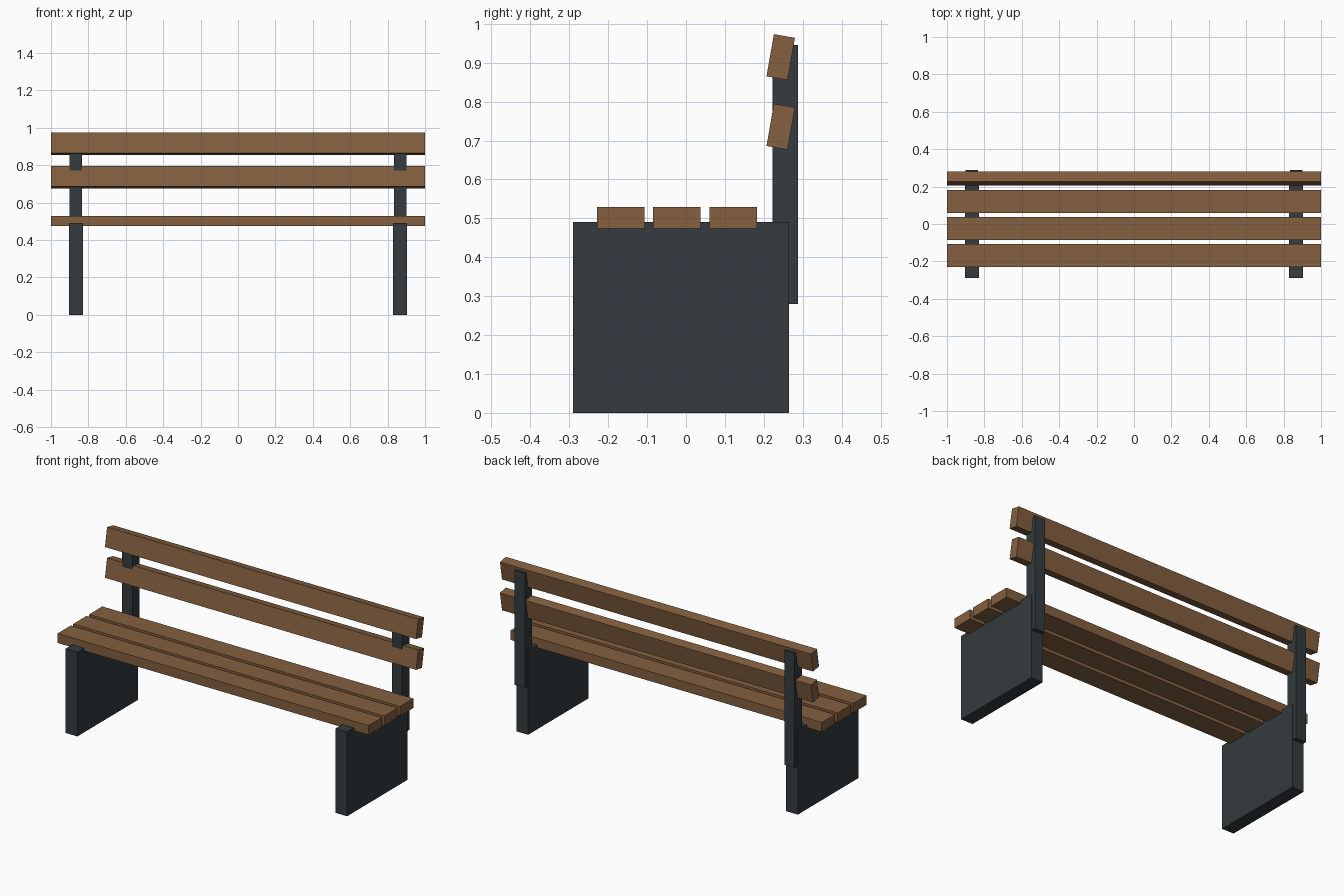
import bpy
import math

if "Cube" in bpy.data.objects:
    bpy.data.objects.remove(bpy.data.objects["Cube"])


def material(name, color):
    m = bpy.data.materials.new(name)
    m.diffuse_color = color
    m.use_nodes = True
    m.node_tree.nodes["Principled BSDF"].inputs["Base Color"].default_value = m.diffuse_color
    return m


wood = material("wood", (0.23, 0.115, 0.05, 1))
iron = material("dark_metal", (0.034, 0.044, 0.049, 1))


def box(name, center, size, mat, tilt=0.0):
    bpy.ops.mesh.primitive_cube_add(size=1, location=center)
    ob = bpy.context.object
    ob.name = name
    ob.scale = size
    bpy.ops.object.transform_apply(location=False, rotation=False, scale=True)
    ob.rotation_euler.x = tilt
    ob.data.materials.append(mat)
    return ob


# Side panels and the back posts that rise from them
for side, sx in (("left", -1), ("right", 1)):
    box(f"{side}_leg_panel", (sx * 0.867, -0.0125, 0.245), (0.075, 0.555, 0.49), iron)
    box(f"{side}_back_post", (sx * 0.867, 0.255, 0.6125), (0.066, 0.066, 0.665), iron)

# Seat slats
for i in range(3):
    box(f"seat_slat_{i + 1}", (0, -0.168 + i * 0.1445, 0.502), (2, 0.122, 0.055), wood)

# Tilted backrest slats
for i, z in enumerate((0.7355, 0.9145)):
    box(f"back_slat_{i + 1}", (0, 0.2435, z), (2, 0.055, 0.11), wood, math.radians(-10))
